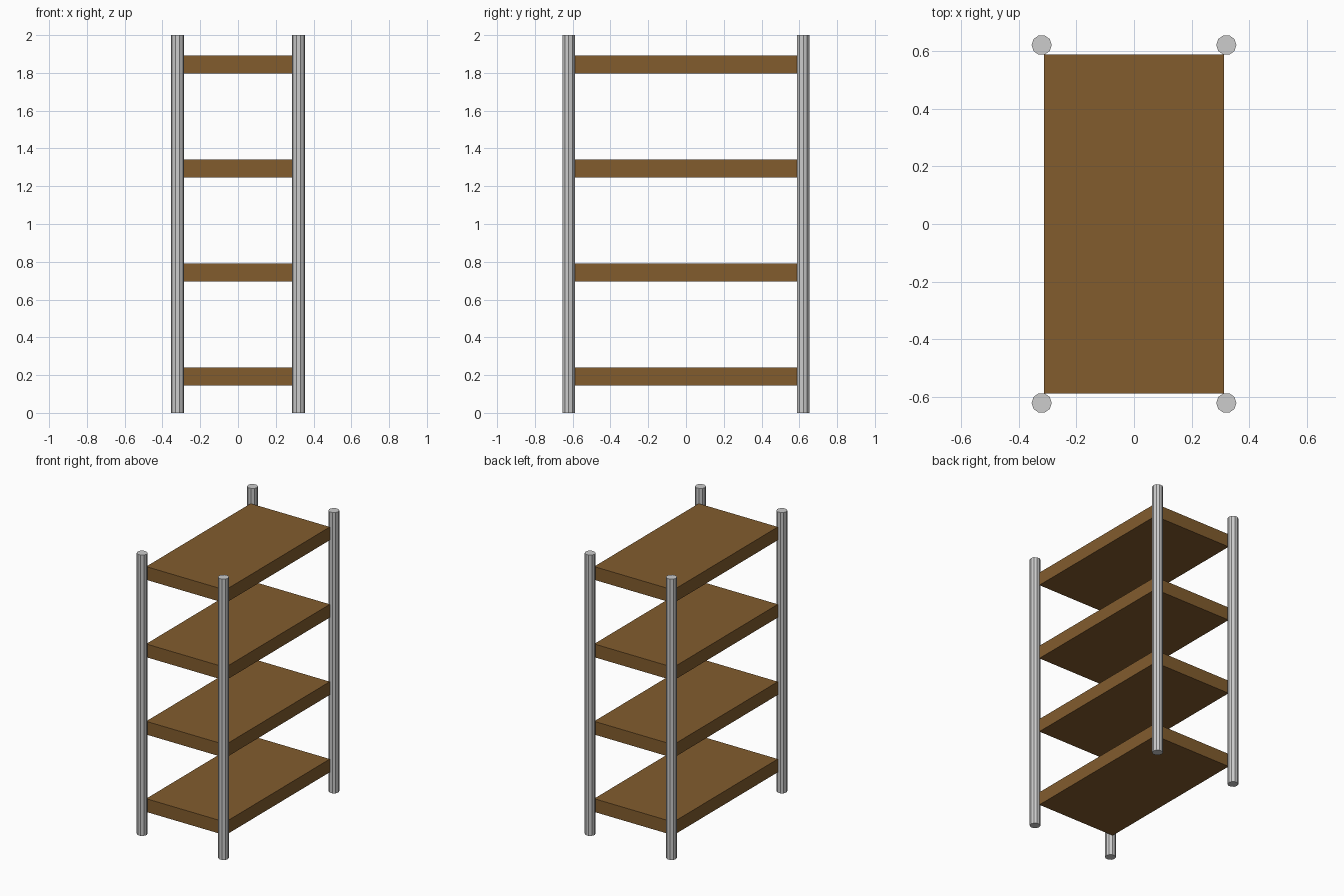
import bpy

if "Cube" in bpy.data.objects:
    bpy.data.objects.remove(bpy.data.objects["Cube"])


def material(name, rgb):
    m = bpy.data.materials.new(name)
    m.diffuse_color = (*rgb, 1.0)
    m.use_nodes = True
    m.node_tree.nodes["Principled BSDF"].inputs["Base Color"].default_value = m.diffuse_color
    return m


wood = material("brown_wood", (0.223, 0.107, 0.027))
metal = material("light_grey_metal", (0.604, 0.604, 0.604))

HEIGHT = 2.0
POST_X, POST_Y, POST_R = 0.3205, 0.621, 0.035
SHELF_X, SHELF_Y, SHELF_T = 0.312, 0.588, 0.094
FIRST, STEP = 0.145, 0.551

# Four ten-sided corner posts, with a vertex pointing along x
for sx, side in ((-1, "left"), (1, "right")):
    for sy, end in ((-1, "front"), (1, "back")):
        bpy.ops.mesh.primitive_cylinder_add(
            vertices=10, radius=POST_R, depth=HEIGHT,
            location=(sx * POST_X, sy * POST_Y, HEIGHT / 2),
            rotation=(0, 0, 1.5707963))
        post = bpy.context.object
        post.name = f"{end}_{side}_post"
        post.data.materials.append(metal)

# Four evenly spaced shelf boards
for i in range(4):
    bpy.ops.mesh.primitive_cube_add(
        size=1, location=(0, 0, FIRST + SHELF_T / 2 + i * STEP))
    shelf = bpy.context.object
    shelf.name = f"shelf_{i + 1}"
    shelf.scale = (2 * SHELF_X, 2 * SHELF_Y, SHELF_T)
    bpy.ops.object.transform_apply(location=False, rotation=False, scale=True)
    shelf.data.materials.append(wood)
